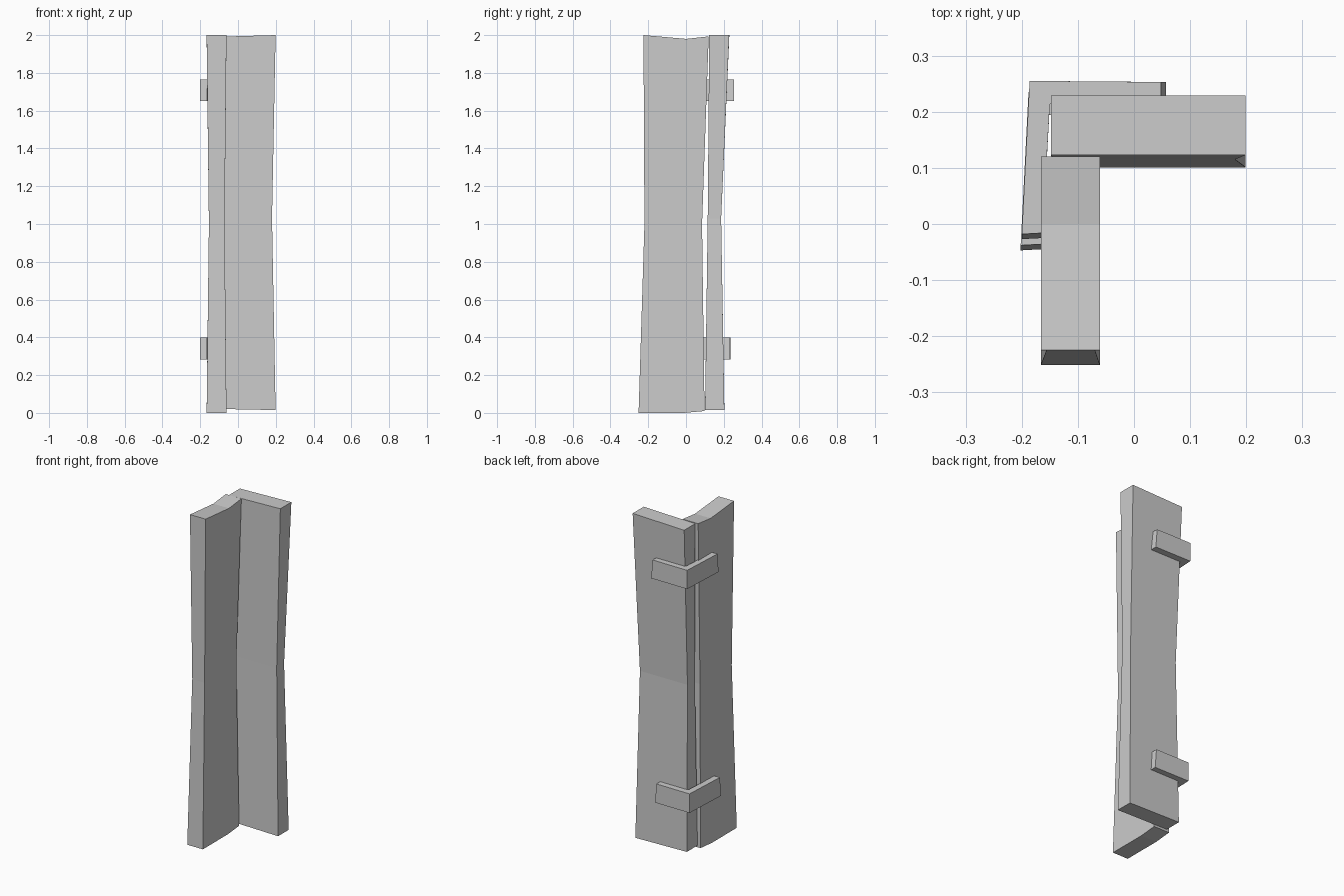
import bpy, bmesh

if "Cube" in bpy.data.objects:
    bpy.data.objects.remove(bpy.data.objects["Cube"])


def finish(bm, name):
    bmesh.ops.recalc_face_normals(bm, faces=bm.faces)
    mesh = bpy.data.meshes.new(name)
    bm.to_mesh(mesh)
    bm.free()
    obj = bpy.data.objects.new(name, mesh)
    bpy.context.collection.objects.link(obj)
    return obj


def loft(name, rings):
    """Skin a stack of closed rings and cap both ends with quads across each ring."""
    bm = bmesh.new()
    rows = [[bm.verts.new(p) for p in ring] for ring in rings]
    n = len(rows[0])
    for low, high in zip(rows, rows[1:]):
        for i in range(n):
            j = (i + 1) % n
            bm.faces.new((low[i], low[j], high[j], high[i]))
    for row in (rows[0], rows[-1]):
        for i in range(n // 2 - 1):
            bm.faces.new((row[i], row[i + 1], row[n - 2 - i], row[n - 1 - i]))
    return finish(bm, name)


def plank(name, levels, along_y):
    """Each level: thickness range, then (distance, height) points along the width."""
    rings = []
    for lo, hi, pts in levels:
        ring = [(lo, a, z) for a, z in pts] + [(hi, a, z) for a, z in reversed(pts)]
        rings.append([(t, a, z) if along_y else (a, t, z) for t, a, z in ring])
    return loft(name, rings)


def bracket(name, z0, z1, dx, dy, end_x):
    """Leaning L-shaped strap wrapped around the outer corner."""
    rings = []
    for z, grow in ((z0, 0.009), (z1, 0.0)):
        outline = [(-0.200, -0.018 - grow), (-0.186, 0.255), (end_x + grow, 0.253),
                   (end_x + grow, 0.212), (-0.150, 0.214), (-0.163, -0.016 - grow)]
        rings.append([(x + dx, y + dy, z) for x, y in outline])
    return loft(name, rings)


# Side plank, pinched at mid height, with a notched top
plank("side_plank", [
    (-0.166, -0.061, [(-0.251, 0.0), (-0.01, 0.0), (0.098, 0.01)]),
    (-0.154, -0.071, [(-0.220, 1.0), (0.0, 1.0), (0.085, 1.0)]),
    (-0.166, -0.061, [(-0.225, 2.0), (0.0, 1.98), (0.12, 1.993)]),
], True)

# Back plank, standing square to the side plank
plank("back_plank", [
    (0.101, 0.203, [(-0.148, 0.022), (0.199, 0.015)]),
    (0.115, 0.186, [(-0.140, 1.03), (0.180, 1.03)]),
    (0.123, 0.229, [(-0.148, 1.99), (0.199, 2.0)]),
], False)

# Corner brackets
bracket("upper_bracket", 1.652, 1.766, 0.0, 0.0, 0.048)
bracket("lower_bracket", 0.282, 0.398, -0.002, -0.02, 0.038)
